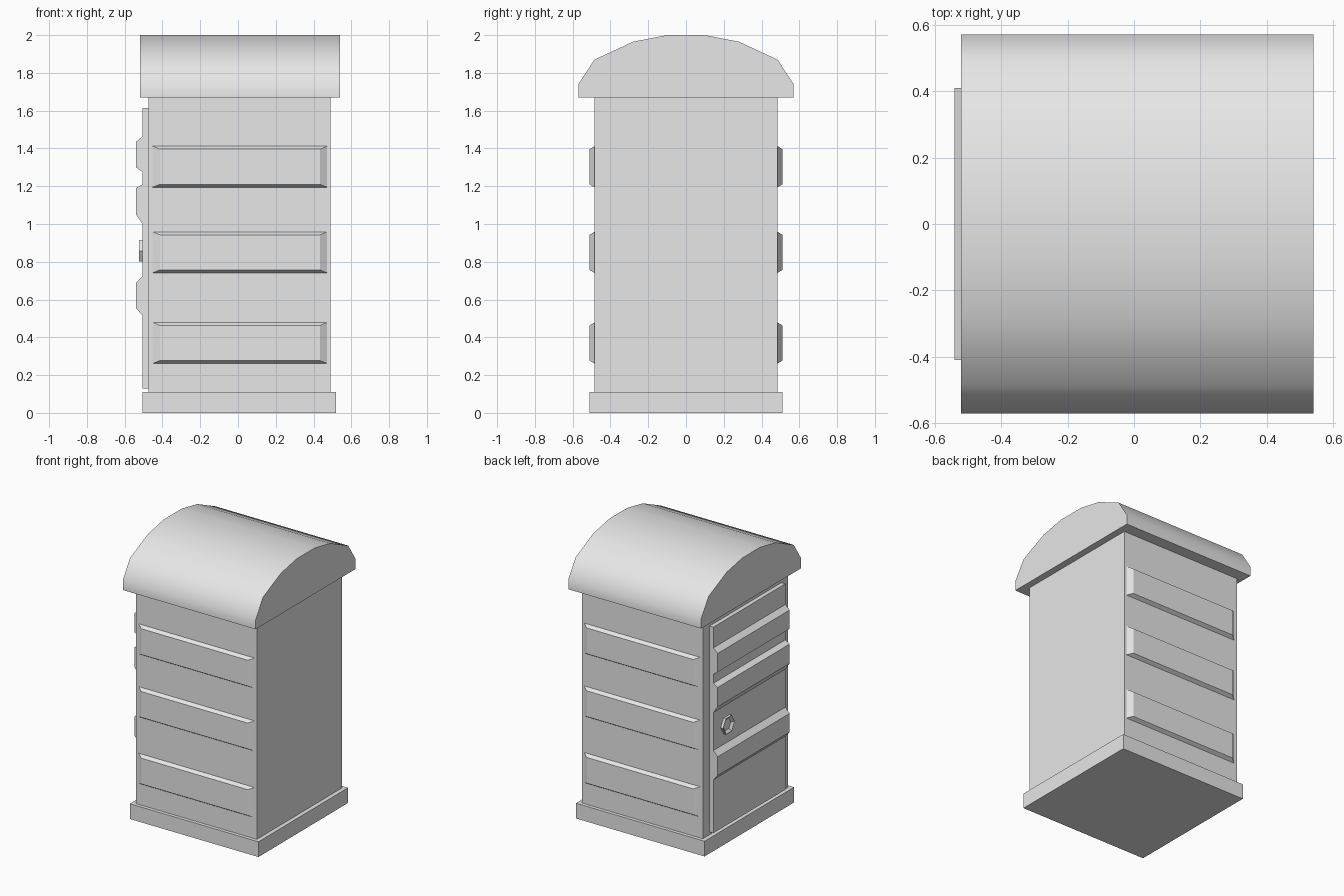
import bpy, bmesh, math
from mathutils import Vector

cube = bpy.data.objects.get("Cube")
if cube:
    bpy.data.objects.remove(cube, do_unlink=True)

grey = bpy.data.materials.new("light_grey")
grey.use_nodes = True
grey.diffuse_color = (0.8, 0.8, 0.8, 1)
grey.node_tree.nodes["Principled BSDF"].inputs["Base Color"].default_value = (0.8, 0.8, 0.8, 1)


def finish(name, bm):
    bmesh.ops.recalc_face_normals(bm, faces=bm.faces)
    mesh = bpy.data.meshes.new(name)
    bm.to_mesh(mesh)
    bm.free()
    mesh.materials.append(grey)
    obj = bpy.data.objects.new(name, mesh)
    bpy.context.collection.objects.link(obj)
    return obj


def extrude(bm, points, offset):
    """Fill a loop of points and extrude it; returns the far cap."""
    face = bm.faces.new([bm.verts.new(p) for p in points])
    geom = bmesh.ops.extrude_face_region(bm, geom=[face], use_keep_orig=True)["geom"]
    bmesh.ops.translate(bm, vec=Vector(offset),
                        verts=[g for g in geom if isinstance(g, bmesh.types.BMVert)])
    return next(g for g in geom if isinstance(g, bmesh.types.BMFace))


def box(name, x0, x1, y, z0, z1):
    bm = bmesh.new()
    extrude(bm, [(x0, -y, z0), (x1, -y, z0), (x1, y, z0), (x0, y, z0)], (0, 0, z1 - z0))
    return finish(name, bm)


# Plinth and cabinet body
box("base", -0.505, 0.52, 0.51, 0, 0.11)
box("body", -0.475, 0.49, 0.485, 0.11, 1.68)

# Curved roof: half profile mirrored, extruded along x
half = [(0.57, 1.67), (0.57, 1.74), (0.485, 1.87), (0.28, 1.965), (0.1, 2.0)]
profile = half + [(-y, z) for y, z in reversed(half)]
bm = bmesh.new()
extrude(bm, [(-0.52, y, z) for y, z in profile], (1.06, 0, 0))
roof = finish("roof", bm)
bpy.ops.object.select_all(action="DESELECT")
roof.select_set(True)
bpy.context.view_layer.objects.active = roof
bpy.ops.object.shade_smooth_by_angle(angle=math.radians(40))

# Tapered raised panels on the front and back
for side, label in ((-1, "front"), (1, "back")):
    for i, z in enumerate((0.37, 0.85, 1.303)):
        bm = bmesh.new()
        corners = [(-1, -1), (1, -1), (1, 1), (-1, 1)]
        cap = extrude(bm, [(0.01 + 0.47 * a, side * 0.48, z + 0.112 * b) for a, b in corners],
                      (0, side * 0.03, 0))
        for v, (a, b) in zip(cap.verts, corners):
            v.co.x -= math.copysign(0.046, v.co.x - 0.01)
            v.co.z -= math.copysign(0.019, v.co.z - z)
        finish(f"{label}_panel_{i + 1}", bm)

# Door with three horizontal ridges (bottom, outer bottom, outer top, top)
ridges = [(0.515, 0.555, 0.69, 0.725), (1.0, 1.05, 1.19, 1.21), (1.275, 1.3, 1.435, 1.465)]
section = [(-0.47, 0.13), (-0.505, 0.13)]
for a, b, c, d in ridges:
    section += [(-0.505, a), (-0.54, b), (-0.54, c), (-0.505, d)]
section += [(-0.505, 1.615), (-0.47, 1.615)]
bm = bmesh.new()
extrude(bm, [(x, -0.41, z) for x, z in section], (0, 0.82, 0))
finish("door", bm)

# Hexagonal lock with a recessed socket
bm = bmesh.new()
ring = [math.radians(60 * i) for i in range(6)]
cap = extrude(bm, [(-0.5, 0.26 + 0.066 * math.cos(t), 0.858 + 0.066 * math.sin(t)) for t in ring],
              (-0.024, 0, 0))
bm.normal_update()
bmesh.ops.inset_region(bm, faces=[cap], thickness=0.022)
bmesh.ops.translate(bm, verts=cap.verts, vec=Vector((0.015, 0, 0)))
finish("lock", bm)
